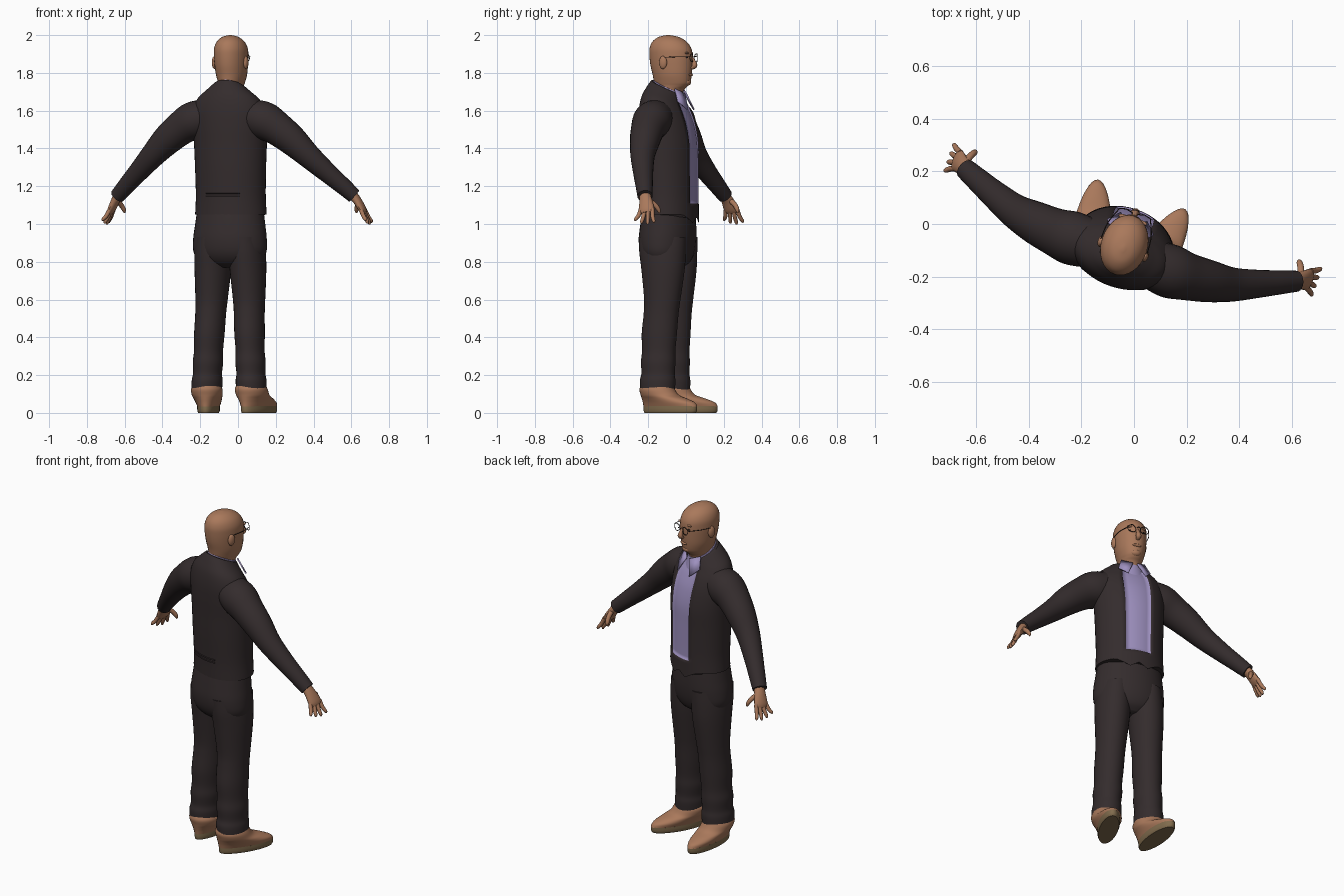
import bpy, bmesh
from math import sin, cos, pi, radians
from mathutils import Vector, Matrix

cube = bpy.data.objects.get("Cube")
if cube:
    bpy.data.objects.remove(cube)

# The figure is built facing local +y, then turned into its stance
STANCE = Matrix.Translation((-0.04, -0.09, 0)) @ Matrix.Rotation(radians(-18.7), 4, 'Z')


def material(name, *rgb):
    m = bpy.data.materials.new(name)
    m.use_nodes = True
    m.diffuse_color = (*rgb, 1)
    bsdf = m.node_tree.nodes["Principled BSDF"]
    bsdf.inputs["Base Color"].default_value = (*rgb, 1)
    bsdf.inputs["Roughness"].default_value = 0.8
    return m


SUIT = material("suit charcoal", .034, .025, .026)
SKIN = material("warm skin", .40, .19, .105)
SHIRT = material("lilac shirt", .34, .28, .52)
SOLE = material("olive sole", .22, .15, .075)
DARK = material("dark frame", .03, .02, .016)


def smooth_rows(rows, k):
    """Catmull-Rom interpolation of every number in the rows."""
    rows = [Vector(r) for r in rows]
    out = []
    for i in range(len(rows) - 1):
        a, b, c = rows[max(i - 1, 0)], rows[i], rows[i + 1]
        d = rows[min(i + 2, len(rows) - 1)]
        for j in range(k):
            t = j / k
            out.append(0.5 * (2 * b + (c - a) * t + (2 * a - 5 * b + 4 * c - d) * t * t
                              + (3 * b - a - 3 * c + d) * t ** 3))
    return out + [rows[-1]]


def finish(ob, angle=40):
    ob.matrix_world = STANCE @ ob.matrix_world
    bpy.ops.object.select_all(action='DESELECT')
    ob.select_set(True)
    bpy.context.view_layer.objects.active = ob
    bpy.ops.object.shade_smooth_by_angle(angle=radians(angle))
    return ob


def skin_rings(name, rings, mat):
    n = len(rings[0])
    faces = [(r * n + i, r * n + (i + 1) % n, (r + 1) * n + (i + 1) % n, (r + 1) * n + i)
             for r in range(len(rings) - 1) for i in range(n)]
    last = (len(rings) - 1) * n
    faces += [tuple(range(n))[::-1], tuple(range(last, last + n))]
    me = bpy.data.meshes.new(name)
    me.from_pydata([v for ring in rings for v in ring], [], faces)
    bm = bmesh.new()
    bm.from_mesh(me)
    bmesh.ops.recalc_face_normals(bm, faces=bm.faces)
    bm.to_mesh(me)
    bm.free()
    me.materials.append(mat)
    ob = bpy.data.objects.new(name, me)
    bpy.context.collection.objects.link(ob)
    return finish(ob)


def loft(name, rows, mat, n=32, k=5, x=0, place=Matrix()):
    """Stack of level ellipses; row = z, y, half width, half depth, forward tilt."""
    rings = []
    for z, y, rx, ry, tilt in smooth_rows(rows, k):
        rings.append([place @ Vector((x + rx * cos(a), y + ry * sin(a), z - tilt * ry * sin(a)))
                      for a in (2 * pi * i / n for i in range(n))])
    return skin_rings(name, rings, mat)


def tube(name, rows, mat, n=16, k=5):
    """Tube along a path; row = x, y, z, radius along depth, radius across."""
    rows = smooth_rows(rows, k)
    pts = [Vector(r[:3]) for r in rows]
    rings = []
    for i, r in enumerate(rows):
        t = (pts[min(i + 1, len(pts) - 1)] - pts[max(i - 1, 0)]).normalized()
        side = Vector((0, 1, 0)) if abs(t.y) < .9 else Vector((1, 0, 0))
        side = (side - t * side.dot(t)).normalized()
        up = t.cross(side)
        rings.append([pts[i] + side * r[3] * cos(a) + up * r[4] * sin(a)
                      for a in (2 * pi * j / n for j in range(n))])
    return skin_rings(name, rings, mat)


def ball(name, loc, size, mat):
    bpy.ops.mesh.primitive_uv_sphere_add(segments=20, ring_count=12, location=loc)
    ob = bpy.context.object
    ob.name = name
    ob.scale = size
    ob.data.materials.append(mat)
    bpy.context.view_layer.update()
    return finish(ob)


# Jacket with an inset shirt front
N = 48
jacket = loft("jacket", [
    (1.05, .008, .194, .146, 0), (1.15, .006, .189, .146, 0), (1.30, .002, .192, .15, 0),
    (1.42, 0, .197, .151, 0), (1.52, -.01, .202, .144, 0), (1.60, -.022, .198, .13, .05),
    (1.66, -.028, .17, .112, .15), (1.70, -.02, .122, .096, .3), (1.725, -.01, .086, .084, .45)],
    SUIT, n=N, k=6)
me = jacket.data
me.materials.append(SHIRT)
for p in me.polygons[:-2]:
    off = abs(p.index % N + .5 - N / 4)
    if off < 3 and p.center.z > 1.10 + (.015 if off > 2 else 0):
        p.material_index = 1
# Hem drops to a point on each side of the front opening
for v in me.vertices:
    if v.co.z < 1.08 and v.co.y > .05:
        v.co.z -= max(0, .045 - abs(abs(v.co.x) - .05) * .6)
bm = bmesh.new()
bm.from_mesh(me)
front = [f for f in bm.faces if f.material_index == 1]
bmesh.ops.inset_region(bm, faces=front, thickness=.002, depth=-.006)
bm.to_mesh(me)
bm.free()

# Back cinch strap
for dz in (-.008, .008):
    arc = [(.19 * cos(a), .006 - .147 * sin(a), 1.155 + dz, .004, .004)
           for a in (radians(60 + 10 * i) for i in range(7))]
    tube("back_strap", arc, SUIT, n=8, k=2)

# Trouser seat
loft("trouser_seat", [
    (1.09, 0, .178, .132, 0), (1.0, -.004, .19, .142, 0), (.92, -.008, .2, .146, 0),
    (.85, -.008, .198, .136, 0), (.80, -.004, .165, .11, 0), (.77, 0, .09, .07, 0)], SUIT)

# Head and neck
loft("head", [
    (1.62, -.01, .062, .07, 0), (1.70, 0, .06, .075, 0), (1.73, .014, .062, .089, 0),
    (1.75, .018, .068, .099, 0), (1.79, .018, .079, .106, 0), (1.84, .014, .085, .114, 0),
    (1.89, .011, .088, .117, 0), (1.93, .008, .086, .113, 0), (1.965, .003, .071, .093, 0),
    (1.99, -.002, .042, .055, 0), (2.0, -.004, .006, .008, 0)], SKIN)
tube("nose", [(0, .124, 1.885, .008, .008), (0, .138, 1.86, .011, .011),
              (0, .143, 1.838, .014, .016), (0, .128, 1.824, .008, .01)], SKIN, n=12)
ball("lips", (0, .121, 1.79), (.026, .009, .008), SKIN)
ball("chin", (0, .1, 1.752), (.03, .022, .02), SKIN)

# Shirt collar
loft("shirt_collar", [(1.66, -.008, .098, .096, .4), (1.70, -.006, .08, .086, .45),
                      (1.728, -.004, .068, .08, .45)], SHIRT)
tube("glasses_bridge", [(-.013, .147, 1.885, .002, .002), (0, .151, 1.89, .002, .002),
                        (.013, .147, 1.885, .002, .002)], DARK, n=8)

for s, side in ((-1, "left"), (1, "right")):
    # Collar flap
    flap = bpy.data.meshes.new(side + "_collar_flap")
    flap.from_pydata([(s * .012, .092, 1.69), (s * .068, .055, 1.715),
                      (s * .092, .08, 1.65), (s * .052, .122, 1.605)], [], [(0, 1, 2, 3)])
    flap.materials.append(SHIRT)
    ob = bpy.data.objects.new(side + "_collar_flap", flap)
    bpy.context.collection.objects.link(ob)
    thick = ob.modifiers.new("thickness", 'SOLIDIFY')
    thick.thickness, thick.offset = .008, 0
    finish(ob)

    # Face details
    ball(side + "_ear", (s * .088, -.004, 1.855), (.013, .022, .034), SKIN)
    ball(side + "_eye", (s * .035, .113, 1.882), (.012, .006, .005), DARK)
    ball(side + "_brow", (s * .035, .112, 1.905), (.022, .009, .006), SKIN)
    rim = [(s * .037 + .024 * cos(a), .143 - .006 * abs(cos(a)), 1.88 + .022 * sin(a))
           for a in (2 * pi * i / 24 for i in range(25))]
    tube(side + "_glasses_rim", [(*p, .002, .002) for p in rim], DARK, n=8, k=1)
    tube(side + "_glasses_temple", [(s * .061, .138, 1.885, .002, .002),
                                    (s * .087, .07, 1.885, .002, .002),
                                    (s * .092, .0, 1.882, .002, .002)], DARK, n=8)

    # Sleeve
    tube(side + "_sleeve", [(s * x, y, z, r, r) for x, y, z, r in (
        (.13, -.025, 1.565, .095), (.2, -.028, 1.545, .102), (.27, -.026, 1.505, .09),
        (.35, -.016, 1.443, .08), (.435, 0, 1.362, .065), (.53, .035, 1.272, .053),
        (.6, .064, 1.207, .046), (.662, .09, 1.148, .04))], SUIT, n=24)

    # Hand
    tube(side + "_palm", [(s * x, y, z, a, b) for x, y, z, a, b in (
        (.645, .083, 1.165, .027, .027), (.675, .098, 1.125, .034, .022),
        (.70, .11, 1.08, .042, .018), (.71, .114, 1.06, .034, .012))], SKIN)
    for i, length in enumerate((.045, .06, .065, .055)):
        o = (i - 1.5) * .021
        tube(side + "_finger", [(s * x, .112 + y, z, r, r) for x, y, z, r in (
            (.70, o, 1.08, .011), (.718, o * 1.25, 1.062 - length * .4, .011),
            (.732, o * 1.6, 1.064 - length * .85, .009),
            (.734, o * 1.7, 1.062 - length, .004))], SKIN, n=10, k=3)
    tube(side + "_thumb", [(s * x, y, z, r, r) for x, y, z, r in (
        (.672, .115, 1.125, .014), (.66, .146, 1.1, .013), (.65, .162, 1.075, .011),
        (.648, .166, 1.058, .004))], SKIN, n=10, k=3)

    # Trouser leg, leaning outward, with soft creases near the ankle
    leg = loft(side + "_trouser_leg", [
        (.12, -.022, .079, .094, 0), (.17, -.022, .08, .096, 0), (.21, -.02, .075, .09, 0),
        (.27, -.02, .079, .093, 0), (.33, -.018, .075, .09, 0), (.42, -.016, .079, .095, 0),
        (.52, -.008, .08, .094, 0), (.6, -.002, .084, .098, 0), (.75, 0, .094, .116, 0),
        (.85, -.004, .096, .126, 0), (.93, -.006, .09, .13, 0)], SUIT)
    for v in leg.data.vertices:
        v.co.x += s * (.13 - .042 * v.co.z)

    # Shoe, toes turned out
    place = Matrix.Translation((s * .125, -.02, 0)) @ Matrix.Rotation(radians(-12 * s), 4, 'Z')
    loft(side + "_sole", [(0, .075, .052, .155, 0), (.012, .077, .057, .161, 0),
                          (.036, .077, .058, .161, 0)], SOLE, place=place, k=2)
    loft(side + "_shoe", [
        (.034, .077, .057, .162, 0), (.055, .068, .066, .156, 0), (.075, .042, .074, .134, 0),
        (.095, .012, .081, .108, 0), (.125, -.004, .083, .098, 0),
        (.15, -.004, .07, .088, 0)], SKIN, place=place)
